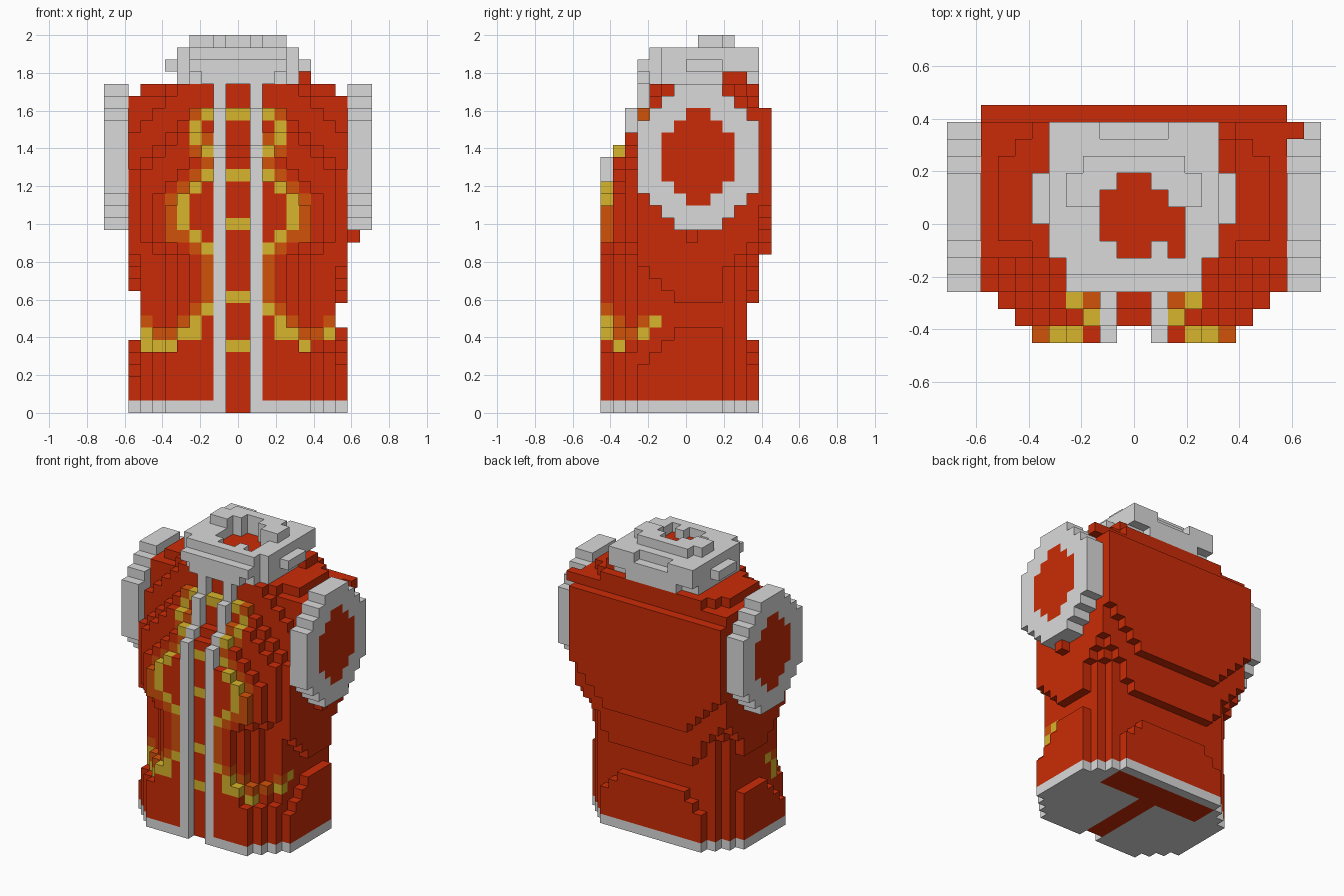
import bpy, bmesh

if "Cube" in bpy.data.objects:
    bpy.data.objects.remove(bpy.data.objects["Cube"])

U = 2 / 31  # edge of one block


def material(name, rgb):
    m = bpy.data.materials.new(name)
    m.use_nodes = True
    m.diffuse_color = (*rgb, 1)
    m.node_tree.nodes["Principled BSDF"].inputs["Base Color"].default_value = (*rgb, 1)
    return m


RED, GREY, YELLOW, ORANGE = range(4)
MATS = [material("red_cloth", (0.590, 0.024, 0.002)),
        material("light_grey", (0.700, 0.700, 0.700)),
        material("gold_thread", (0.680, 0.460, 0.025)),
        material("orange_thread", (0.640, 0.085, 0.003))]


def side(x):
    """Distance of a block column from the centre line, 0 for the innermost."""
    return x if x >= 0 else -x - 1


# Embroidery on the front: height -> columns
GOLD = {24: (0, 2), 23: (3,), 22: (3,), 21: (2,), 19: (0, 2), 18: (3,), 17: (4,), 16: (4,),
        15: (0, 4), 14: (3,), 13: (2,), 9: (0,), 8: (2,), 7: (3,), 6: (3, 4, 7), 5: (0, 5)}
GLOW = {24: (3,), 22: (2,), 21: (3,), 20: (2,), 19: (3,), 18: (4,), 17: (5,), 16: (5,), 15: (5,),
        14: (4, 5), 13: (3,), 12: (2,), 11: (2,), 10: (2,), 9: (2,), 8: (3,), 7: (4, 7),
        6: (5, 6)}
PINCH = {5: 1, 6: 1, 7: 2, 8: 2, 9: 2, 10: 2, 11: 2, 12: 2, 13: 1}
# Front rows: half width, slope limit, top of the cloth, top of the straps
FRONT = {-7: (6, 22, 19, 21), -6: (7, 24, 22, 22), -5: (8, 27, 23, 25), -4: (9, 28, 25, 27)}


def half_width(y, z):
    """Half width of the torso in blocks at depth y and height z."""
    if y <= -4:  # rounded chest, stepping back toward the neck
        base, slope, cloth, top = FRONT[y]
        pinch = PINCH.get(z, 0) if y < -4 else 0
        return min(base - pinch, slope - z) if z < cloth else 2 if z < top else 0
    if y == 6:   # raised back panel, tapering to the waist
        return min(9, z - 8) if 13 <= z < 25 else 0
    flare = max(0, z - 11)
    if y == 5:   # back: flared hem, open waist, wide shoulders
        if z < 9:
            return min(6, 9 - z) if z < 6 else 0
        return min(9, z - 4, 6 + flare) if z < 26 else 6
    if z == 26:  # shoulder tops
        return {-3: 5, -2: 6, 4: 7}.get(y, 8)
    if y == -3:
        return min(9, 31 - z)
    return min(9, 11 - y + flare)


def in_torso(x, y, z):
    m = side(x)
    if m == 0 and y < -3:  # recessed channel between the straps
        y -= 1
        if y < -7:
            return False
    if m == 8:  # waist is pinched in at the sides
        d = max(0, -1 - y, y - 2) + (x < 0)
        if not (z >= 9 + d or z < 7 - d):
            return False
    return m < half_width(y, z)


parts = {n: {} for n in ("torso", "front_straps", "hem_band", "collar", "left_cuff", "right_cuff")}

# Torso, straps and hem
for z in range(27):
    for x in range(-9, 9):
        m, front = side(x), True
        for y in range(-7, 7):
            if not in_torso(x, y, z):
                continue
            part, col = "torso", RED
            if front and m == 1:
                part, col = "front_straps", GREY
            elif z == 0:
                part = "hem_band"
                inner = (m == 0 and y < 2) or (2 <= y < 5 and m < 6)
                col = RED if inner else GREY
            elif front and m in GOLD.get(z, ()):
                col = YELLOW
            elif front and m in GLOW.get(z, ()):
                col = ORANGE
            elif front and x in (-8, -7) and z == 5:
                col = YELLOW
            elif m == 7 and z == 7 and y == -3:
                col = YELLOW
            parts[part][x, y, z] = col
            front = False
for c in ((9, 5, 25), (9, 0, 14), (5, 3, 27), (5, 4, 27)):
    parts["torso"][c] = RED

# Collar with the neck opening
HOLE = {2: range(-1, 1), 1: range(-2, 2), 0: range(-2, 3), -1: range(-2, 3), -2: (-1, 0, 2)}
for z in range(27, 31):
    for x in range(-6, 6):
        for y in range(-4, 6):
            m = side(x)
            if z == 30:
                solid = 1 <= y < 4 and m < (3 if y == 3 else 4)
            else:
                solid = m < (4 if y < -2 else 5) and not (z == 29 and y == -4)
                solid = solid or (z == 28 and m == 5 and 0 <= y < 3)
            if z == 27 and m > 2 and y in (-4, 5):
                solid = False  # lower edge steps in
            if z == 29 and m < 2 and y == 5:
                solid = False  # notch at the back
            hole = x in HOLE.get(y, ())
            if solid and not (hole and z > 28):
                parts["collar"][x, y, z] = RED if hole else GREY

# Round cuffs: outer and inner half widths from the rim to the middle row
RIM = (2, 3, 4, 5, 5, 5)
CENTRE = (0, 0, 1, 2, 3, 3)
for z in range(15, 27):
    k = min(z - 15, 26 - z)
    for y in range(-4, 6):
        d = side(y - 1)
        if d >= RIM[k]:
            continue
        for x in (9, 10):
            col = RED if d < CENTRE[k] else GREY
            parts["left_cuff"][x, y, z] = col
            parts["right_cuff"][-x - 1, y, z] = col

filled = set().union(*parts.values())
AXES = ((1, 0, 0), (0, 1, 0), (0, 0, 1))


def build(name, cells):
    """Make one mesh from the visible block faces of a part."""
    bm = bmesh.new()
    verts = {}

    def corner(p):
        if p not in verts:
            verts[p] = bm.verts.new([c * U for c in p])
        return verts[p]

    for cell, col in cells.items():
        for a in range(3):
            for s in (0, 1):
                step = 1 if s else -1
                if tuple(c + step * d for c, d in zip(cell, AXES[a])) in filled:
                    continue
                loop = []
                for i, j in ((0, 0), (1, 0), (1, 1), (0, 1)):
                    p = list(cell)
                    p[a] += s
                    p[(a + 1) % 3] += i
                    p[(a + 2) % 3] += j
                    loop.append(corner(tuple(p)))
                face = bm.faces.new(loop if s else loop[::-1])
                face.material_index = col
    me = bpy.data.meshes.new(name)
    bm.to_mesh(me)
    bm.free()
    for m in MATS:
        me.materials.append(m)
    bpy.context.collection.objects.link(bpy.data.objects.new(name, me))


for part_name, part_cells in parts.items():
    build(part_name, part_cells)
